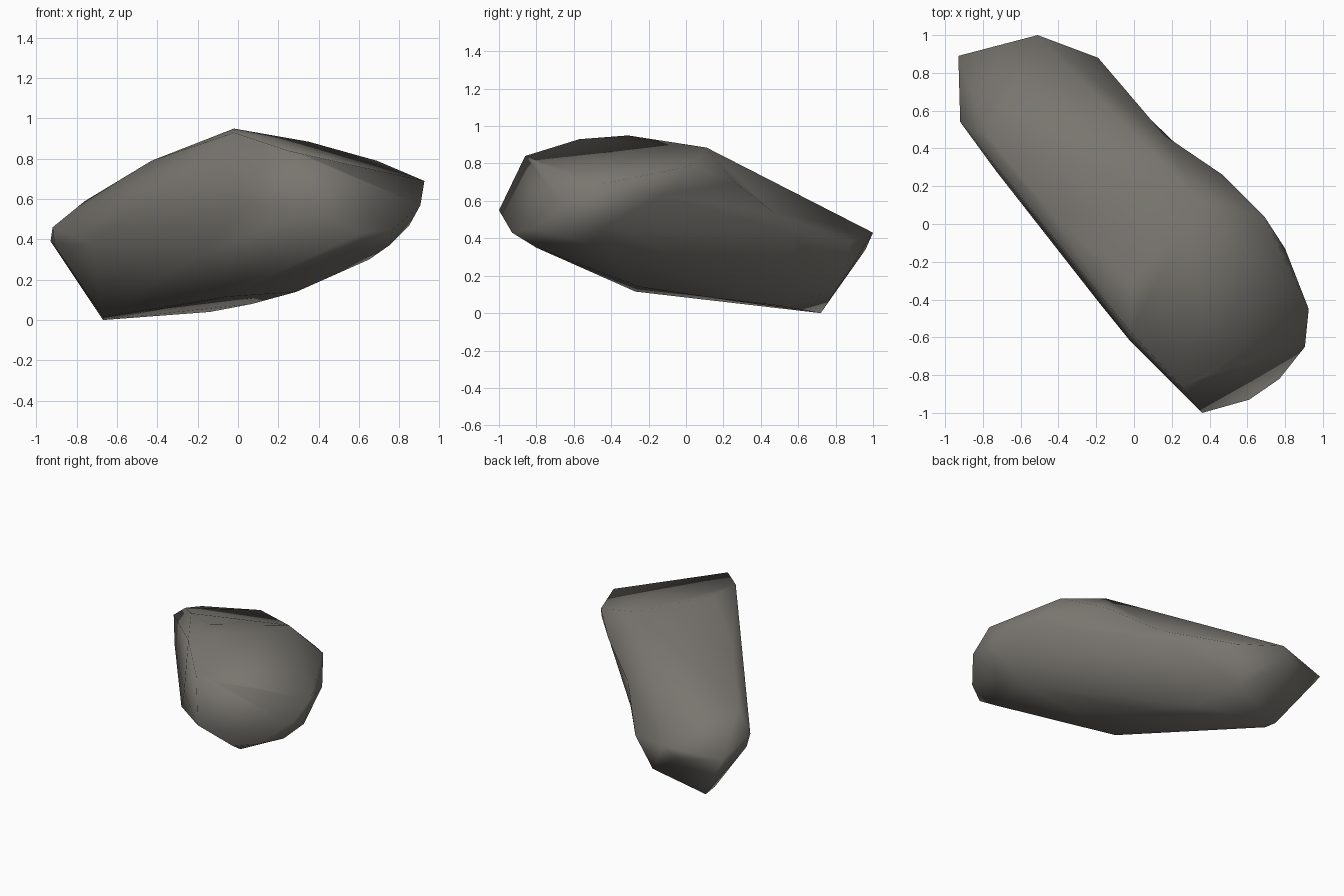
import bpy, bmesh, math
from mathutils import Vector

if "Cube" in bpy.data.objects:
    bpy.data.objects.remove(bpy.data.objects["Cube"])

# Corner points of the boulder, grouped by region
TOP_FACET = [(-.02, -.31, .95), (.35, .11, .885), (.69, .04, .79), (.925, -.45, .69),
             (.36, -.81, .81), (.25, -.86, .84), (-.02, -.57, .93)]
FRONT_END = [(.36, -1, .55), (.61, -.93, .43), (.58, -.80, .35), (.77, -.82, .45),
             (.905, -.65, .57), (.65, -.40, .30), (.75, -.52, .37), (.85, -.42, .47),
             (.80, -.13, .63)]
BACK_END = [(-.93, .89, .39), (-.92, .54, .46), (-.91, .57, .37), (-.51, 1, .43),
            (-.60, .96, .34), (-.19, .88, .38), (-.28, .80, .12), (-.67, .72, 0),
            (-.67, .61, .015)]
UNDERSIDE = [(-.06, -.27, .115), (-.14, .50, .04), (.07, .15, .08), (.29, -.25, .14)]
FLANKS = [(.06, .58, .42), (.16, .47, .54), (.47, .26, .70), (-.43, .05, .79),
          (-.76, .45, .59), (-.73, .28, .38), (-.19, -.41, .32), (-.02, -.62, .56)]
points = [Vector(p) for p in TOP_FACET + FRONT_END + BACK_END + UNDERSIDE + FLANKS]


def inflate(p):
    """Push the shallow waist on the back flank outwards so a hull keeps its points."""
    along = .62 * p.x - .78 * p.y
    across = .78 * p.x + .62 * p.y
    push = .47 * max(across, 0) * math.exp(-((along + .36) / .38) ** 2)
    return p + Vector((.78, .62, .5)) * push


# Hull the inflated points, then put each corner back so the waist sinks in
bm = bmesh.new()
home = {}
for p in points:
    v = bm.verts.new(inflate(p))
    home[v] = p
bmesh.ops.convex_hull(bm, input=bm.verts[:])
loose = [v for v in bm.verts if not v.link_faces]
for v in bm.verts:
    v.co = home[v]
bmesh.ops.delete(bm, geom=loose, context='VERTS')
bmesh.ops.recalc_face_normals(bm, faces=bm.faces[:])

mesh = bpy.data.meshes.new("boulder")
bm.to_mesh(mesh)
bm.free()
boulder = bpy.data.objects.new("boulder", mesh)
bpy.context.collection.objects.link(boulder)

# Stone colour
stone = bpy.data.materials.new("warm grey stone")
stone.diffuse_color = (.19, .18, .16, 1)
stone.use_nodes = True
stone.node_tree.nodes["Principled BSDF"].inputs["Base Color"].default_value = stone.diffuse_color
mesh.materials.append(stone)

# Soft, weathered surface all round
mesh.shade_smooth()
